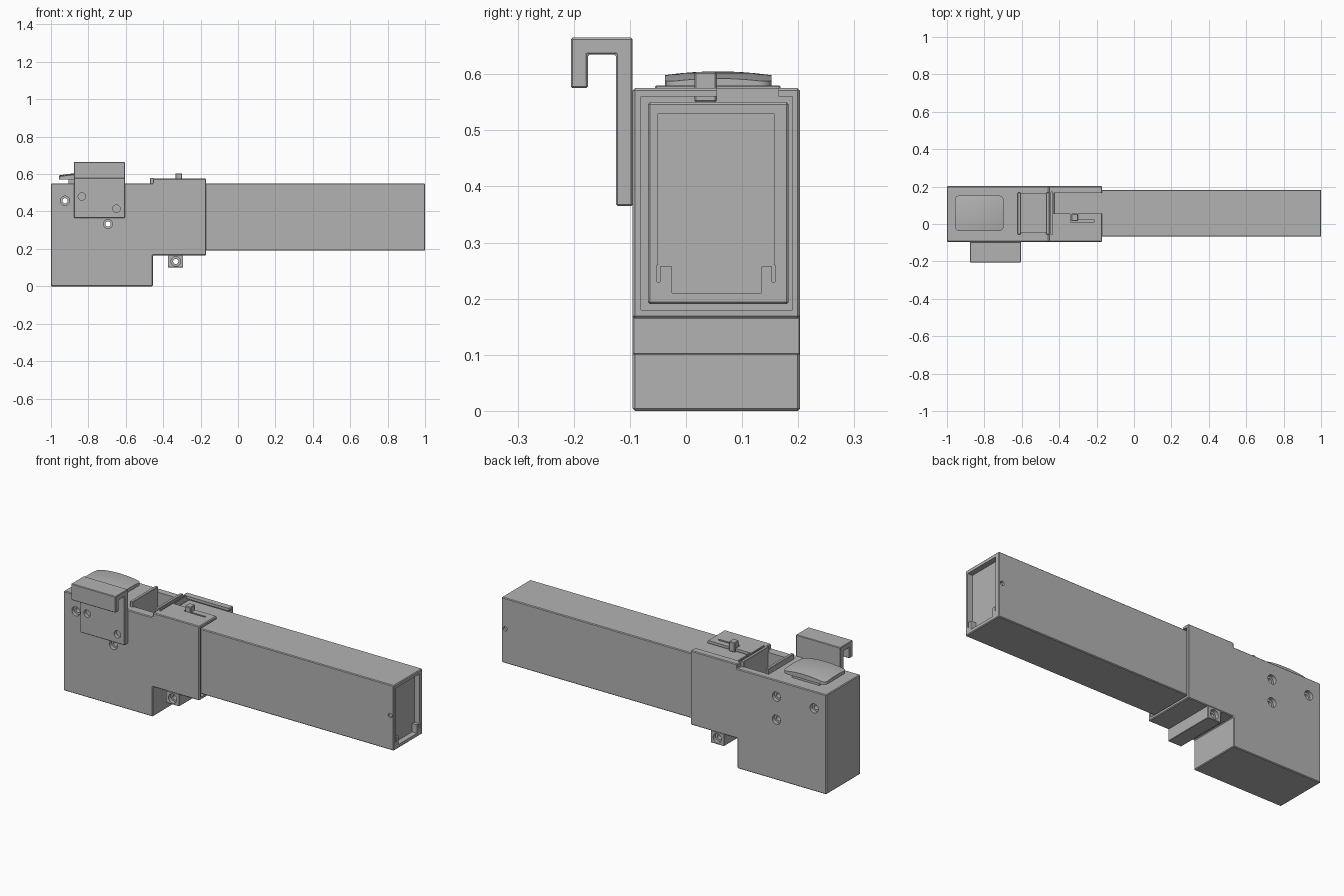
import bpy, bmesh, math
from mathutils import Matrix, Vector

cube = bpy.data.objects.get("Cube")
if cube:
    bpy.data.objects.remove(cube, do_unlink=True)

grey = bpy.data.materials.new("plain grey")
grey.use_nodes = True
grey.diffuse_color = (0.45, 0.45, 0.45, 1)
grey.node_tree.nodes["Principled BSDF"].inputs["Base Color"].default_value = (0.45, 0.45, 0.45, 1)


def finish(name, bm, bevel=0):
    if bevel:
        bmesh.ops.bevel(bm, geom=bm.edges[:], offset=bevel, segments=1, affect='EDGES')
    bmesh.ops.recalc_face_normals(bm, faces=bm.faces)
    mesh = bpy.data.meshes.new(name)
    bm.to_mesh(mesh)
    bm.free()
    mesh.materials.append(grey)
    obj = bpy.data.objects.new(name, mesh)
    bpy.context.collection.objects.link(obj)
    return obj


def prism(name, points, depth, bevel=0):
    """Extrude a closed outline along the given vector."""
    bm = bmesh.new()
    face = bm.faces.new([bm.verts.new(p) for p in points])
    new = bmesh.ops.extrude_face_region(bm, geom=[face])["geom"]
    bmesh.ops.translate(bm, vec=depth, verts=[v for v in new if isinstance(v, bmesh.types.BMVert)])
    return finish(name, bm, bevel)


def box(name, x, y, z, bevel=0):
    pts = [(x[0], y[0], z[0]), (x[1], y[0], z[0]), (x[1], y[1], z[0]), (x[0], y[1], z[0])]
    return prism(name, pts, (0, 0, z[1] - z[0]), bevel)


def rod(x, z, radius, y0, y1):
    """Round cutter along y."""
    bm = bmesh.new()
    bmesh.ops.create_cone(bm, cap_ends=True, segments=24, radius1=radius, radius2=radius, depth=y1 - y0)
    bmesh.ops.transform(bm, verts=bm.verts, matrix=Matrix.Translation((x, (y0 + y1) / 2, z))
                        @ Matrix.Rotation(math.pi / 2, 4, 'X'))
    return finish("hole_cutter", bm)


def boolean(obj, tools, operation='DIFFERENCE'):
    bpy.context.view_layer.objects.active = obj
    for tool in tools:
        mod = obj.modifiers.new("cut", 'BOOLEAN')
        mod.operation, mod.solver, mod.object = operation, 'EXACT', tool
        bpy.ops.object.modifier_apply(modifier=mod.name)
        bpy.data.objects.remove(tool, do_unlink=True)


def bored(x, z, y0, y1):
    """Through hole with a wider counterbore at both ends."""
    return [rod(x, z, 0.014, y0 - 0.02, y1 + 0.02),
            rod(x, z, 0.025, y0 - 0.02, y0 + 0.02),
            rod(x, z, 0.025, y1 - 0.02, y1 + 0.02)]


FRONT, BACK = -0.095, 0.203

# Stepped housing with the sleeve that holds the tube
outline = [(-1, 0), (-.455, 0), (-.455, .165), (-.17, .165), (-.17, .575),
           (-.455, .575), (-.455, .55), (-1, .55)]
housing = prism("housing", [(x, FRONT, z) for x, z in outline], (0, BACK - FRONT, 0), 0.004)
cuts = [box("sleeve_cutter", (-.43, 0), (-.08, .19), (.18, .56)),
        box("top_slot_cutter", (-.43, 0), (.055, .165), (.5, .7)),
        box("hopper_cutter", (-.605, -.47), (-.045, .163), (.25, .7)),
        box("groove_cutter", (-.445, -.436), (-.055, .17), (.563, .7)),
        box("slide_cutter", (-.34, -.21), (.012, .022), (.5, .7)),
        box("slide_end_cutter", (-.34, -.3), (.012, .06), (.5, .7))]
for hx, hz in ((-.925, .457), (-.695, .333), (-.695, .46)):
    cuts += bored(hx, hz, FRONT, BACK)
boolean(housing, cuts)

# Long tube with a recessed end
tube = box("tube", (-.428, 1), (-.068, .183), (.19, .55), 0.004)
boolean(tube, [
    box("panel_cutter", (.97, 1.1), (-.05, .157), (.257, .53)),
    box("tab_cutter", (.97, 1.1), (-.025, .135), (.21, .258)),
    box("slit_cutter", (.97, 1.1), (-.052, -.046), (.23, .26)),
    box("slit_cutter", (.97, 1.1), (.153, .159), (.23, .26)),
    rod(.978, .38, .012, -.1, -.06),
    rod(.978, .38, .012, .17, .22)])

# Raised lips beside the hopper opening
for name, x in (("hopper_lip_outer", (-.622, -.605)), ("hopper_lip_inner", (-.47, -.453))):
    box(name, x, (-.055, .168), (.545, .58), 0.002)

# Sliding button on the sleeve
box("button", (-.335, -.3), (.015, .055), (.55, .604), 0.003)

# Pierced lug under the sleeve
lug = box("lug", (-.375, -.293), (FRONT, BACK), (.1, .167), 0.002)
boolean(lug, bored(-.333, .133, FRONT, BACK))

# Hook-shaped clip on the front
hook = [(-.095, .365), (-.095, .665), (-.205, .665), (-.205, .575), (-.175, .575),
        (-.175, .635), (-.125, .635), (-.125, .365)]
clip = prism("clip", [(-.877, y, z) for y, z in hook], (.272, 0, 0), 0.003)
boolean(clip, [rod(-.835, .48, .02, -.14, -.105), rod(-.65, .415, .02, -.14, -.105)])

# Domed rounded cap on a short stem
corners = []
for cx, cy, start in ((-.72, .13, 0), (-.935, .13, 90), (-.935, -.015, 180), (-.72, -.015, 270)):
    for step in range(5):
        a = math.radians(start + step * 22.5)
        corners.append(Vector((cx + .022 * math.cos(a), cy + .022 * math.sin(a), .572)))
cap = prism("cap", corners, (0, 0, .05))
bm = bmesh.new()
bmesh.ops.create_uvsphere(bm, u_segments=96, v_segments=96, radius=.67)
bmesh.ops.translate(bm, verts=bm.verts, vec=(-.828, .057, .605 - .67))
boolean(cap, [finish("dome_cutter", bm)], 'INTERSECT')
box("cap_stem", (-.907, -.74), (-.015, .13), (.54, .58))

# Smooth the round parts, keep the edges crisp
for obj in (housing, tube, lug, clip, cap):
    bpy.ops.object.select_all(action='DESELECT')
    obj.select_set(True)
    bpy.context.view_layer.objects.active = obj
    bpy.ops.object.shade_smooth_by_angle(angle=math.radians(30))
